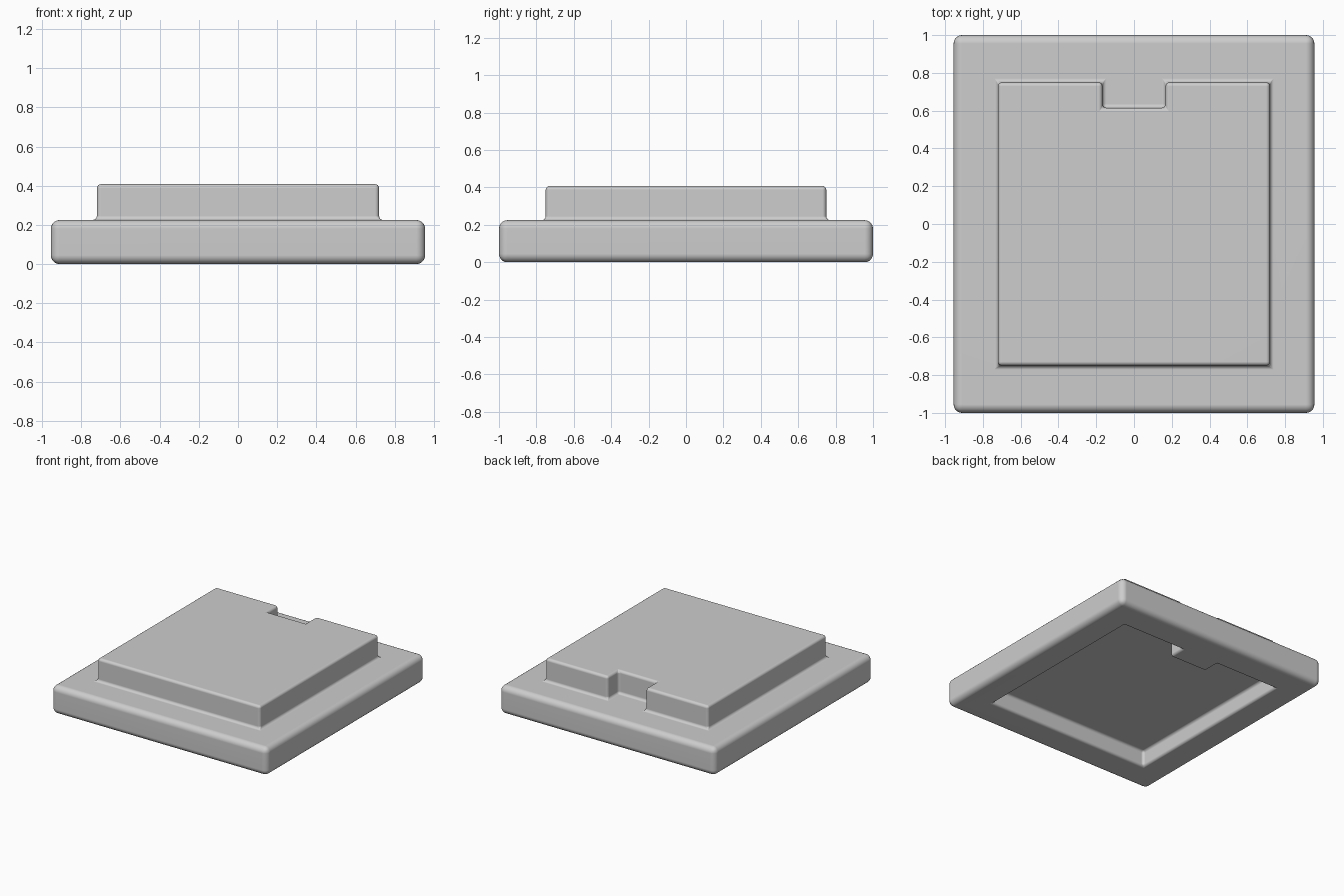
import bpy
import bmesh

cube = bpy.data.objects.get("Cube")
if cube:
    bpy.data.objects.remove(cube, do_unlink=True)

GREY = (0.61, 0.61, 0.61, 1)
grey = bpy.data.materials.new("mid_grey")
grey.use_nodes = True
grey.diffuse_color = GREY
grey.node_tree.nodes["Principled BSDF"].inputs["Base Color"].default_value = GREY

SLAB_TOP = 0.225
TOP = 0.408
RECESS = 0.13


def prism(name, outline, low, high):
    """Extrude a flat outline between two heights."""
    bm = bmesh.new()
    face = bm.faces.new([bm.verts.new((x, y, low)) for x, y in outline])
    grown = bmesh.ops.extrude_face_region(bm, geom=[face])["geom"]
    for v in grown:
        if isinstance(v, bmesh.types.BMVert):
            v.co.z = high
    bmesh.ops.recalc_face_normals(bm, faces=bm.faces)
    mesh = bpy.data.meshes.new(name)
    bm.to_mesh(mesh)
    bm.free()
    mesh.materials.append(grey)
    ob = bpy.data.objects.new(name, mesh)
    bpy.context.collection.objects.link(ob)
    return ob


def activate(ob):
    bpy.ops.object.select_all(action='DESELECT')
    ob.select_set(True)
    bpy.context.view_layer.objects.active = ob


def bevel(ob, width, segments):
    mod = ob.modifiers.new("rounding", 'BEVEL')
    mod.width = width
    mod.segments = segments
    mod.limit_method = 'ANGLE'
    mod.angle_limit = 1.05
    mod.use_clamp_overlap = False
    activate(ob)
    bpy.ops.object.modifier_apply(modifier=mod.name)


def combine(ob, other, operation):
    mod = ob.modifiers.new("combine", 'BOOLEAN')
    mod.operation = operation
    mod.solver = 'EXACT'
    mod.object = other
    activate(ob)
    bpy.ops.object.modifier_apply(modifier=mod.name)
    bpy.data.objects.remove(other, do_unlink=True)


# Rounded base slab
half_w, half_d = 0.955, 1.0
base = prism("stepped_base", [(-half_w, -half_d), (half_w, -half_d),
                              (half_w, half_d), (-half_w, half_d)], 0, SLAB_TOP)
bevel(base, 0.045, 5)

# Notched outline shared by the raised step and the recess beneath
half = [(0.72, -0.75), (0.72, 0.75), (0.167, 0.75), (0.167, 0.615)]
notched = half + [(-x, y) for x, y in reversed(half)]

combine(base, prism("raised_step", notched, RECESS + 0.04, TOP), 'UNION')
recess = prism("recess_cutter", notched, -0.1, RECESS)
recess.hide_render = True
combine(base, recess, 'DIFFERENCE')

# Soften the step, notch and recess edges
bevel(base, 0.021, 4)

activate(base)
bpy.ops.object.shade_smooth_by_angle(angle=0.7)
normals = base.modifiers.new("flat_face_normals", 'WEIGHTED_NORMAL')
normals.keep_sharp = True
